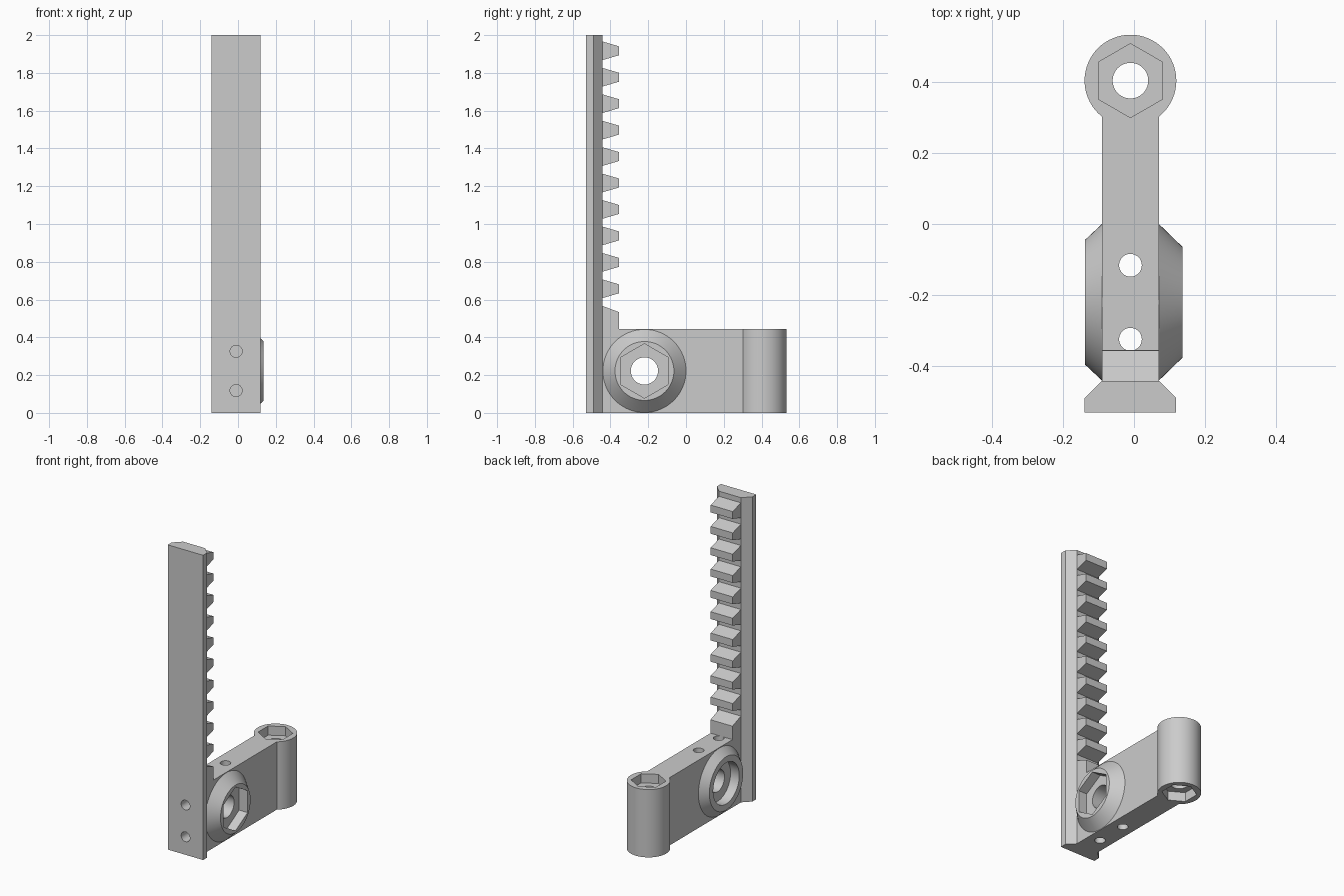
import bpy, bmesh
from math import pi, radians
from mathutils import Matrix, Vector

old = bpy.data.objects.get("Cube")
if old:
    bpy.data.objects.remove(old, do_unlink=True)

grey = bpy.data.materials.new("plain grey")
grey.use_nodes = True
colour = (0.6, 0.6, 0.6, 1)
grey.diffuse_color = colour
grey.node_tree.nodes["Principled BSDF"].inputs["Base Color"].default_value = colour

# Shared measurements
CX = -0.01               # centre plane of the part
X0, X1 = -0.09, 0.07     # thickness of arm and teeth
ARM_H = 0.445
PIVOT_Y, PIVOT_Z = -0.22, 0.222
EYE_Y = 0.403
TURN = {"X": Matrix.Rotation(pi / 2, 4, "Y"),
        "Y": Matrix.Rotation(-pi / 2, 4, "X"),
        "Z": Matrix.Identity(4)}


def finish(name, bm):
    bmesh.ops.recalc_face_normals(bm, faces=bm.faces)
    mesh = bpy.data.meshes.new(name)
    bm.to_mesh(mesh)
    bm.free()
    mesh.materials.append(grey)
    obj = bpy.data.objects.new(name, mesh)
    bpy.context.collection.objects.link(obj)
    return obj


def extrude(bm, outline, push):
    face = bm.faces.new([bm.verts.new(p) for p in outline])
    out = bmesh.ops.extrude_face_region(bm, geom=[face])["geom"]
    moved = [v for v in out if isinstance(v, bmesh.types.BMVert)]
    bmesh.ops.translate(bm, verts=moved, vec=push)


def rod(name, axis, start, length, r1, r2=None, sides=64, spin=0):
    """Cylinder, cone or hex prism running along an axis from a start point."""
    bm = bmesh.new()
    place = (Matrix.Translation(start) @ TURN[axis]
             @ Matrix.Translation((0, 0, length / 2)) @ Matrix.Rotation(spin, 4, "Z"))
    bmesh.ops.create_cone(bm, cap_ends=True, segments=sides, radius1=r1,
                          radius2=r1 if r2 is None else r2, depth=length, matrix=place)
    return finish(name, bm)


def box(name, lo, hi):
    bm = bmesh.new()
    lo, hi = Vector(lo), Vector(hi)
    extrude(bm, [(lo.x, lo.y, lo.z), (hi.x, lo.y, lo.z),
                 (hi.x, hi.y, lo.z), (lo.x, hi.y, lo.z)], (0, 0, hi.z - lo.z))
    return finish(name, bm)


def combine(target, others, operation):
    bpy.context.view_layer.objects.active = target
    for other in others:
        mod = target.modifiers.new(operation.lower(), "BOOLEAN")
        mod.operation, mod.solver, mod.object = operation, "EXACT", other
        bpy.ops.object.modifier_apply(modifier=mod.name)


# Dovetail rail
bm = bmesh.new()
extrude(bm, [(-0.139, -0.53, 0), (0.118, -0.53, 0), (0.118, -0.489, 0),
             (X1, -0.441, 0), (X0, -0.441, 0), (-0.139, -0.489, 0)], (0, 0, 2))
rail = finish("dovetail_rail", bm)

# Rack teeth, with a half tooth standing on the arm
bm = bmesh.new()
width = (X1 - X0, 0, 0)
for i in range(10):
    z = 0.657 + i * 0.14
    extrude(bm, [(X0, -0.441, z - 0.049), (X0, -0.356, z - 0.024),
                 (X0, -0.356, z + 0.024), (X0, -0.441, z + 0.049)], width)
extrude(bm, [(X0, -0.441, ARM_H), (X0, -0.354, ARM_H),
             (X0, -0.354, 0.533), (X0, -0.441, 0.566)], width)
teeth = finish("rack_teeth", bm)

# Arm with round end and a conical boss on each side
arm = box("arm", (X0, -0.441, 0), (X1, EYE_Y, ARM_H))
added = [
    rod("round_end", "Z", (CX, EYE_Y, 0), ARM_H, 0.129),
    rod("left_boss", "X", (X1 - 0.001, PIVOT_Y, PIVOT_Z), 0.067, 0.221, 0.156),
    rod("right_boss", "X", (-0.138, PIVOT_Y, PIVOT_Z), 0.049, 0.175, 0.221),
]
combine(arm, added, "UNION")

# Pivot bore with hex nut pocket on one side and round counterbore on the other
cutters = [
    rod("pivot_bore", "X", (-0.3, PIVOT_Y, PIVOT_Z), 0.6, 0.072),
    rod("pivot_hex", "X", (0.075, PIVOT_Y, PIVOT_Z), 0.2, 0.144, sides=6, spin=pi / 2),
    rod("pivot_counterbore", "X", (-0.3, PIVOT_Y, PIVOT_Z), 0.225, 0.135),
    rod("end_bore", "Z", (CX, EYE_Y, -0.1), 0.7, 0.05),
]
# Hex pockets at both ends of the round end
for z in (-0.14, ARM_H - 0.06):
    cutters.append(rod("end_hex", "Z", (CX, EYE_Y, z), 0.2, 0.104, sides=6))
# Small pin holes above, below and beside the pivot
front_holes = []
for side in (-1, 1):
    cutters.append(rod("pin_hole", "Z", (CX, PIVOT_Y + side * 0.104, -0.1), 0.8, 0.032, sides=32))
    front_holes.append(rod("front_hole", "Y", (CX, -0.7, PIVOT_Z + side * 0.104), 0.7, 0.032, sides=32))

combine(arm, cutters + front_holes, "DIFFERENCE")
combine(rail, front_holes, "DIFFERENCE")

for helper in added + cutters + front_holes:
    bpy.data.objects.remove(helper, do_unlink=True)

# Smooth the round surfaces, keep the edges crisp
bpy.ops.object.select_all(action="DESELECT")
for obj in (rail, teeth, arm):
    obj.select_set(True)
bpy.context.view_layer.objects.active = arm
bpy.ops.object.shade_smooth_by_angle(angle=radians(25))
